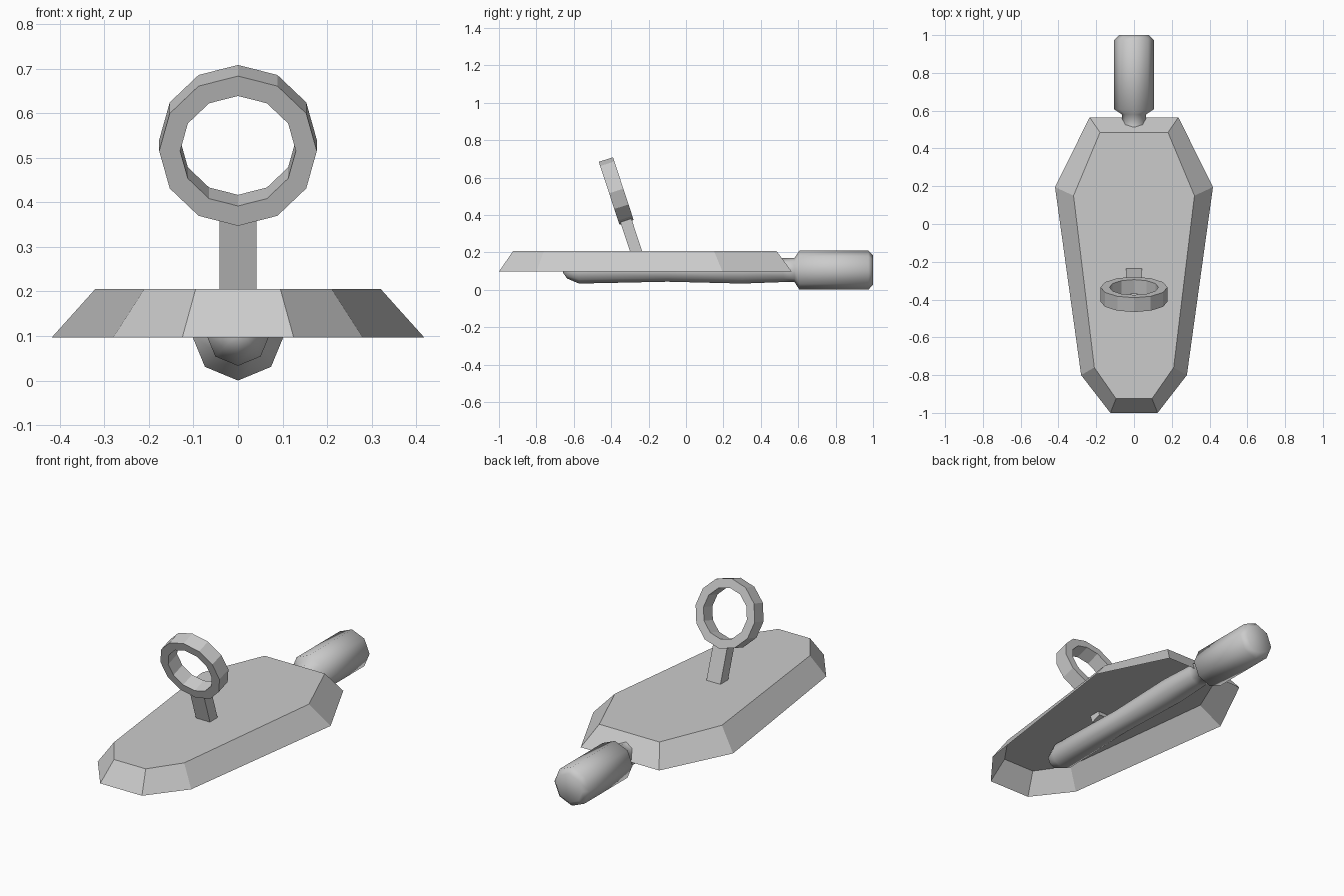
import bpy
import bmesh
from math import sin, cos, pi, atan2
from mathutils import Matrix

if "Cube" in bpy.data.objects:
    bpy.data.objects.remove(bpy.data.objects["Cube"])


def make_object(name, bm, smooth=False):
    mesh = bpy.data.meshes.new(name)
    for f in bm.faces:
        f.smooth = smooth
    bm.to_mesh(mesh)
    bm.free()
    obj = bpy.data.objects.new(name, mesh)
    bpy.context.collection.objects.link(obj)
    return obj


def bridge(bm, a, b):
    n = len(a)
    for i in range(n):
        j = (i + 1) % n
        bm.faces.new((a[i], a[j], b[j], b[i]))


# Shield plate: bevelled coffin outline, open underneath
def outline(right):
    return right + [(-x, y) for x, y in reversed(right)]


bm = bmesh.new()
rim = outline([(0.125, -1.0), (0.28, -0.80), (0.418, 0.195), (0.235, 0.565)])
top = outline([(0.095, -0.925), (0.21, -0.76), (0.32, 0.15), (0.18, 0.485)])
low = [bm.verts.new((x, y, 0.097)) for x, y in rim]
high = [bm.verts.new((x, y, 0.206)) for x, y in top]
bridge(bm, low, high)
bm.faces.new(high)
make_object("plate", bm)

# Handle: eight-sided turned rod with a fat grip at the back
profile = [(-0.657, 0.015), (-0.636, 0.045), (-0.572, 0.072), (-0.1, 0.062),
           (0.3, 0.072), (0.52, 0.064), (0.58, 0.064), (0.607, 0.105),
           (0.975, 0.105), (1.0, 0.078)]
bm = bmesh.new()
rings = [[bm.verts.new((r * sin(k * pi / 4), y, 0.105 + r * cos(k * pi / 4)))
          for k in range(8)] for y, r in profile]
for a, b in zip(rings, rings[1:]):
    bridge(bm, a, b)
bm.faces.new(rings[0])
bm.faces.new(rings[-1])
bmesh.ops.recalc_face_normals(bm, faces=bm.faces)
make_object("handle", bm, smooth=True)

# Sight: tilted ring on a square post, built around the ring centre
tilt = Matrix.Translation((0, -0.373, 0.528)) @ Matrix.Rotation(atan2(0.11, 0.335), 4, 'X')

bm = bmesh.new()
loops = [[bm.verts.new((r * sin(k * pi / 6), y, r * cos(k * pi / 6)))
          for k in range(12)]
         for r, y in [(0.177, -0.04), (0.177, 0.04), (0.13, 0.04), (0.13, -0.04)]]
for i in range(4):
    bridge(bm, loops[i], loops[(i + 1) % 4])
bmesh.ops.recalc_face_normals(bm, faces=bm.faces)
make_object("sight_ring", bm).matrix_world = tilt

bm = bmesh.new()
bmesh.ops.create_cube(bm, size=1)
bmesh.ops.scale(bm, vec=(0.084, 0.062, 0.215), verts=bm.verts)
bmesh.ops.translate(bm, vec=(0, 0, -0.2675), verts=bm.verts)
make_object("sight_post", bm).matrix_world = tilt
